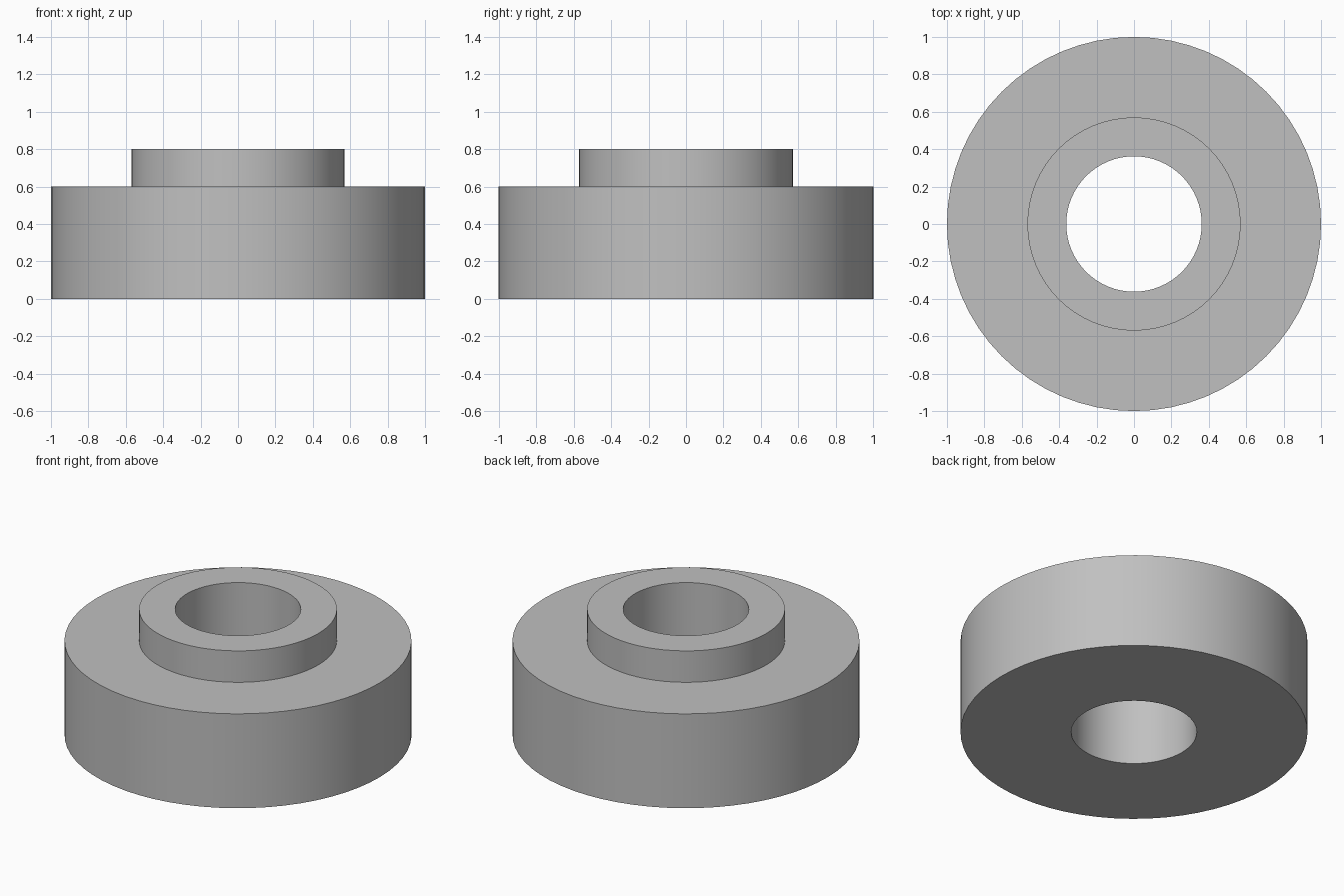
import bpy
import bmesh
import math

cube = bpy.data.objects.get("Cube")
if cube:
    bpy.data.objects.remove(cube, do_unlink=True)

SEGMENTS = 64
OUTER, BOSS, BORE = 1.0, 0.57, 0.362
BODY_TOP, BOSS_TOP = 0.6, 0.8

# Plain grey material
grey = bpy.data.materials.new("plain grey")
grey.use_nodes = True
colour = (0.53, 0.53, 0.53, 1.0)
grey.diffuse_color = colour
grey.node_tree.nodes["Principled BSDF"].inputs["Base Color"].default_value = colour


def lathe(name, profile):
    """Turn a closed (radius, height) profile around z."""
    bm = bmesh.new()
    rings = []
    for i in range(SEGMENTS):
        a = math.tau * i / SEGMENTS
        rings.append([bm.verts.new((r * math.cos(a), r * math.sin(a), z))
                      for r, z in profile])
    for i, ring in enumerate(rings):
        after = rings[(i + 1) % SEGMENTS]
        for j in range(len(profile)):
            k = (j + 1) % len(profile)
            bm.faces.new((ring[j], after[j], after[k], ring[k]))
    bmesh.ops.recalc_face_normals(bm, faces=bm.faces)
    mesh = bpy.data.meshes.new(name)
    bm.to_mesh(mesh)
    bm.free()
    mesh.materials.append(grey)
    obj = bpy.data.objects.new(name, mesh)
    bpy.context.collection.objects.link(obj)
    return obj


# Wide body, raised boss and through bore as one turned piece
spacer = lathe("stepped_spacer", [
    (BORE, 0), (OUTER, 0), (OUTER, BODY_TOP),
    (BOSS, BODY_TOP), (BOSS, BOSS_TOP), (BORE, BOSS_TOP)])

# Smooth walls, sharp rims
bpy.ops.object.select_all(action="DESELECT")
spacer.select_set(True)
bpy.context.view_layer.objects.active = spacer
bpy.ops.object.shade_smooth_by_angle(angle=math.radians(30))
